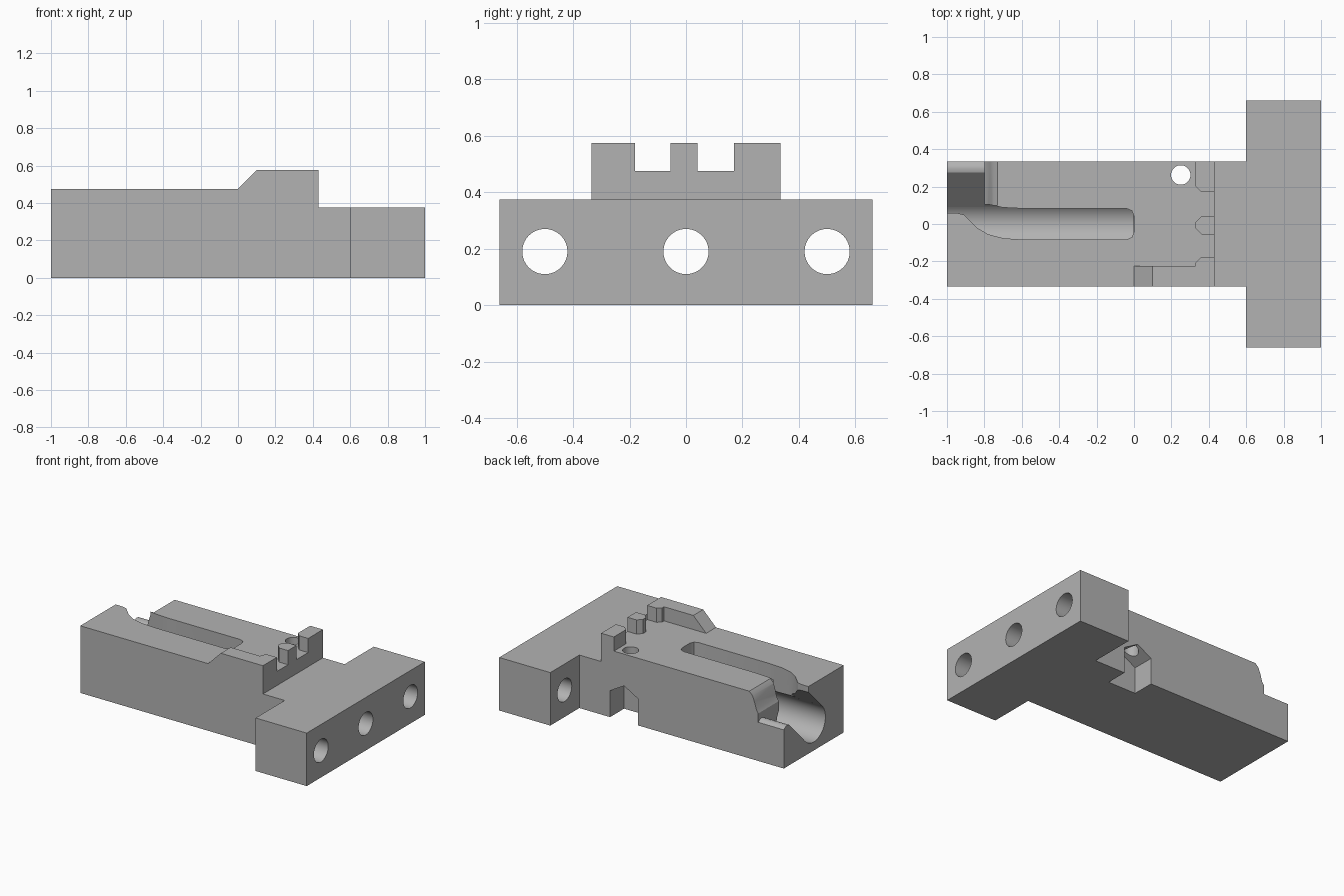
import bpy, bmesh
from math import cos, sin, pi, tan

old = bpy.data.objects.get("Cube")
if old:
    bpy.data.objects.remove(old, do_unlink=True)

grey = bpy.data.materials.new("plain grey")
grey.use_nodes = True
grey.diffuse_color = (0.45, 0.45, 0.45, 1)
grey.node_tree.nodes["Principled BSDF"].inputs["Base Color"].default_value = (0.45, 0.45, 0.45, 1)


def prism(name, points, axis, lo, hi):
    """Extrude a flat outline along an axis; outline axes are the other two in xyz order."""
    place = {"x": lambda p, t: (t, p[0], p[1]),
             "y": lambda p, t: (p[0], t, p[1]),
             "z": lambda p, t: (p[0], p[1], t)}[axis]
    bm = bmesh.new()
    a = [bm.verts.new(place(p, lo)) for p in points]
    b = [bm.verts.new(place(p, hi)) for p in points]
    bm.faces.new(a)
    bm.faces.new(b)
    n = len(points)
    for i in range(n):
        j = (i + 1) % n
        bm.faces.new((a[i], a[j], b[j], b[i]))
    bmesh.ops.recalc_face_normals(bm, faces=bm.faces)
    mesh = bpy.data.meshes.new(name)
    bm.to_mesh(mesh)
    bm.free()
    mesh.materials.append(grey)
    obj = bpy.data.objects.new(name, mesh)
    bpy.context.collection.objects.link(obj)
    return obj


def circle(u, v, r, n=64):
    return [(u + r * cos(2 * pi * i / n), v + r * sin(2 * pi * i / n)) for i in range(n)]


def rect(u0, u1, v0, v1):
    return [(u0, v0), (u1, v0), (u1, v1), (u0, v1)]


# T-shaped block at full height
W, D, TOP, DECK, BAR = 0.335, 0.66, 0.575, 0.475, 0.375
body = prism("block_body", [(-1, -W), (0.6, -W), (0.6, -D), (1, -D),
                            (1, D), (0.6, D), (0.6, W), (-1, W)], "z", 0, TOP)
cutters = []


def cut(*args):
    cutters.append(prism(*args))


# Low step and cross bar
cut("bar_step", rect(0.43, 1.1, -0.8, 0.8), "z", BAR, 0.8)

# Sloped end of the side rail
cut("rail_slope", [(-1.1, DECK), (0, DECK), (0.1, TOP), (0.2, 0.675), (0.2, 0.8), (-1.1, 0.8)],
    "y", -0.5, -0.2)

# Deck pocket, leaving the rail and three chamfered posts
cut("deck_pocket", [(-1.1, -0.225), (0.33, -0.225), (0.33, -0.205), (0.355, -0.18),
                    (0.5, -0.18), (0.5, -0.055), (0.36, -0.055), (0.33, -0.025),
                    (0.33, 0.01), (0.36, 0.04), (0.5, 0.04), (0.5, 0.17),
                    (0.36, 0.17), (0.33, 0.2), (0.33, 0.5), (-1.1, 0.5)], "z", DECK, 0.8)

# Bolt holes through the bar; the middle one reaches the bore
for y in (-0.5, 0.5):
    cut("bolt_hole", circle(y, 0.19, 0.08), "x", 0.5, 1.1)
cut("middle_hole", circle(0, 0.19, 0.08), "x", -0.1, 1.1)

# Long bore and the curved slot opening above it
cut("long_bore", circle(0, 0.19, 0.13), "x", -1.1, -0.002)
cut("slot_opening", [(-1.1, 0.06), (-0.95, 0.06), (-0.91, 0.05), (-0.88, 0.02), (-0.84, -0.02),
                     (-0.78, -0.055), (-0.7, -0.076), (-0.6, -0.083), (-0.04, -0.083),
                     (-0.012, -0.071), (0, -0.043), (0, 0.043), (-0.012, 0.071), (-0.04, 0.083),
                     (-0.6, 0.083), (-0.7, 0.088), (-0.78, 0.105), (-1.1, 0.105)], "z", 0.2, 0.8)

# Slanted side opening with a rounded lower lip
cut("side_opening", [(-0.092, 0.282), (0.06, 0.434), (0.06, 0.8), (0.5, 0.8), (0.5, 0.24),
                     (0.34, 0.27), (0.315, 0.288), (0.295, 0.292), (0.275, 0.286),
                     (0.092, 0.098), (0, 0.19)], "x", -1.1, -0.8)
cut("opening_ramp", [(-0.9, 0.292), (-0.85, 0.297), (-0.81, 0.32), (-0.785, 0.36),
                     (-0.77, 0.41), (-0.755, 0.45), (-0.725, 0.48), (-0.725, 0.8), (-0.9, 0.8)],
    "y", 0.1, 0.5)

# Peaked nut pocket on the back with a pin hole down to it
h = 0.11
cut("nut_pocket", [(0.25 - h, -0.1), (0.25 + h, -0.1), (0.25 + h, 0.187),
                   (0.25, 0.187 + h * tan(pi / 6)), (0.25 - h, 0.187)], "y", 0.178, 0.5)
cut("pin_hole", circle(0.25, 0.262, 0.052, 40), "z", 0.1, 0.8)

# Carve the block
bpy.ops.object.select_all(action="DESELECT")
bpy.context.view_layer.objects.active = body
body.select_set(True)
for c in cutters:
    c.hide_render = True
    mod = body.modifiers.new(c.name, "BOOLEAN")
    mod.operation = "DIFFERENCE"
    mod.solver = "EXACT"
    mod.object = c
    bpy.ops.object.modifier_apply(modifier=mod.name)
for c in cutters:
    bpy.data.objects.remove(c, do_unlink=True)
bpy.ops.object.shade_smooth_by_angle(angle=0.5)
